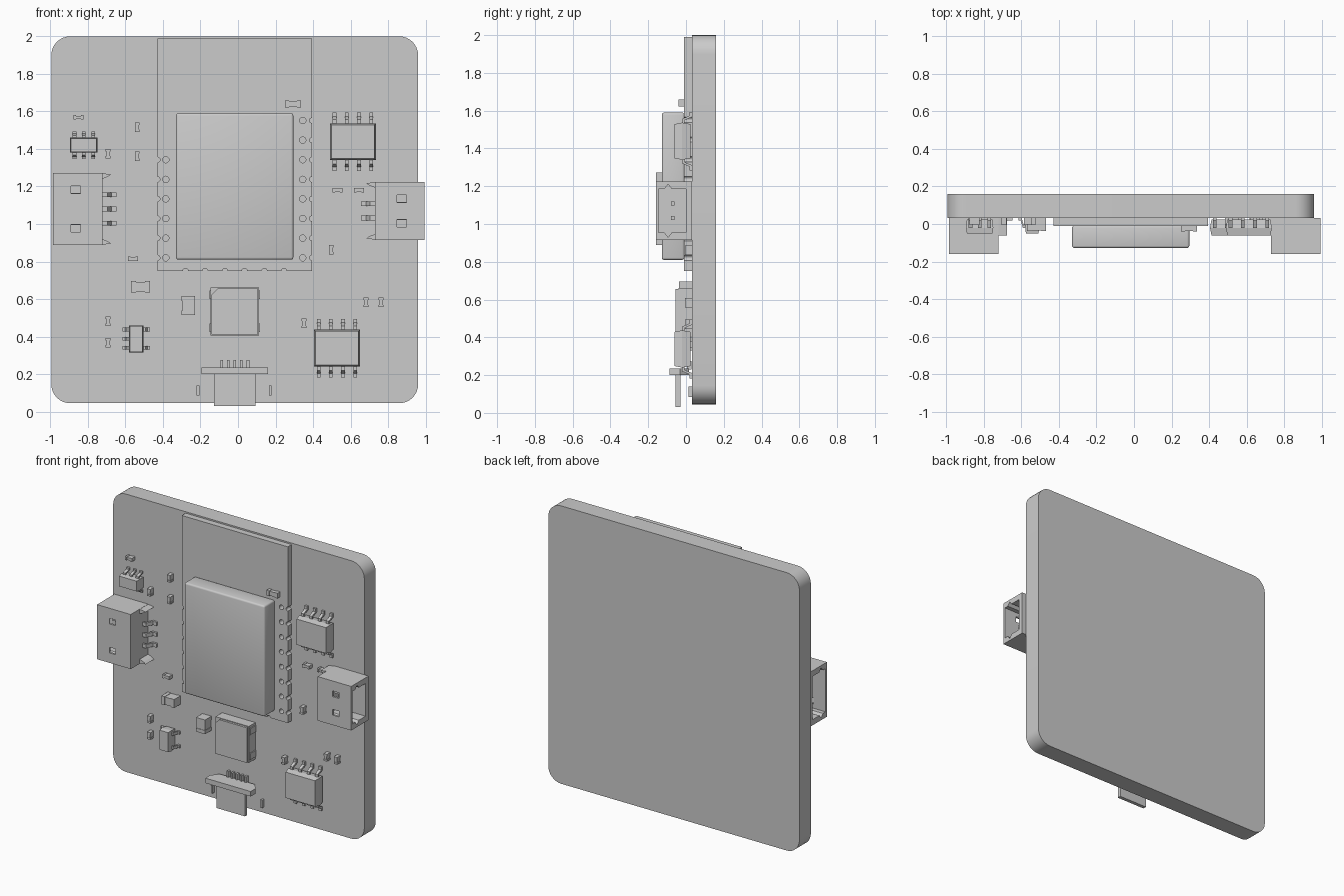
import bpy, bmesh, math
from mathutils import Vector

if "Cube" in bpy.data.objects:
    bpy.data.objects.remove(bpy.data.objects["Cube"])

FACE = 0.033                      # y of the board's component side


def prism(bm, pts, axis, a, b):
    """Extrude a 2D profile: axis 'x' takes (y,z), 'y' takes (x,z), 'z' takes (x,y)."""
    put = {'x': lambda p, w: (w, p[0], p[1]),
           'y': lambda p, w: (p[0], w, p[1]),
           'z': lambda p, w: (p[0], p[1], w)}[axis]
    lo, hi = ([bm.verts.new(put(p, w)) for p in pts] for w in (a, b))
    bm.faces.new(lo)
    bm.faces.new(hi[::-1])
    for i in range(len(pts)):
        j = (i + 1) % len(pts)
        bm.faces.new((lo[i], lo[j], hi[j], hi[i]))
    return bm


def box(bm, x0, x1, y0, y1, z0, z1):
    return prism(bm, [(x0, z0), (x1, z0), (x1, z1), (x0, z1)], 'y', y0, y1)


def circle(x, z, r, n=16):
    return [(x + r * math.cos(2 * math.pi * i / n), z + r * math.sin(2 * math.pi * i / n))
            for i in range(n)]


def add(name, bm, smooth=False):
    bmesh.ops.recalc_face_normals(bm, faces=bm.faces)
    me = bpy.data.meshes.new(name)
    bm.to_mesh(me)
    bm.free()
    ob = bpy.data.objects.new(name, me)
    bpy.context.collection.objects.link(ob)
    if smooth:
        bpy.ops.object.select_all(action='DESELECT')
        ob.select_set(True)
        bpy.context.view_layer.objects.active = ob
        bpy.ops.object.shade_smooth_by_angle(angle=math.radians(30))
    return ob


def cut(ob, bm):
    cutter = add('cutter', bm)
    cutter.hide_render = True
    mod = ob.modifiers.new('cut', 'BOOLEAN')
    mod.operation, mod.solver, mod.object = 'DIFFERENCE', 'EXACT', cutter
    bpy.context.view_layer.objects.active = ob
    bpy.ops.object.modifier_apply(modifier=mod.name)
    bpy.data.objects.remove(cutter)


# Circuit board with rounded corners
R, outline = 0.1, []
for cx, cz, start in ((0.86, 1.9, 0), (-0.895, 1.9, 90), (-0.895, 0.145, 180), (0.86, 0.145, 270)):
    for k in range(9):
        t = math.radians(start + k * 90 / 8)
        outline.append((cx + R * math.cos(t), cz + R * math.sin(t)))
add('circuit_board', prism(bmesh.new(), outline, 'y', FACE, 0.16), True)

# Radio module board with castellated edges and vias
module = add('module_board', box(bmesh.new(), -0.43, 0.395, -0.01, FACE, 0.75, 1.99))
holes = bmesh.new()
for i in range(8):
    z = 0.82 + i * 0.1045
    spots = [(0.395, z, 0.014), (0.345, z, 0.017)]
    if i < 6:
        spots += [(-0.43, z, 0.014), (-0.385, z, 0.017), (-0.28 + i * 0.105, 0.75, 0.014)]
    for x, zz, r in spots:
        prism(holes, circle(x, zz, r), 'y', -0.05, 0.06)
cut(module, holes)

# Shield can
can = box(bmesh.new(), -0.33, 0.295, -0.128, -0.008, 0.81, 1.59)
bmesh.ops.bevel(can, geom=can.edges[:], offset=0.012, segments=3, profile=0.5, affect='EDGES')
add('shield_can', can, True)


# Small two-terminal parts: body plus slightly larger end caps
def passive(name, x0, x1, z0, z1, front=-0.005, back=FACE):
    bm = bmesh.new()
    e = 0.003
    if x1 - x0 > z1 - z0:
        c = (x1 - x0) * 0.25
        box(bm, x0 + c, x1 - c, front + e, back, z0 + e, z1 - e)
        box(bm, x0, x0 + c, front, back, z0, z1)
        box(bm, x1 - c, x1, front, back, z0, z1)
    else:
        c = (z1 - z0) * 0.25
        box(bm, x0 + e, x1 - e, front + e, back, z0 + c, z1 - c)
        box(bm, x0, x1, front, back, z0, z0 + c)
        box(bm, x0, x1, front, back, z1 - c, z1)
    add(name, bm)


for cx, cz in ((-0.85, 1.568), (0.53, 1.18), (0.645, 1.18), (-0.56, 0.815)):
    passive('resistor', cx - 0.027, cx + 0.027, cz - 0.012, cz + 0.012)
for cx, cz in ((-0.537, 1.515), (-0.537, 1.362), (-0.692, 1.375), (0.497, 0.862), (-0.692, 0.482),
               (-0.692, 0.367), (0.352, 0.47), (0.682, 0.582), (0.762, 0.582)):
    passive('capacitor', cx - 0.013, cx + 0.013, cz - 0.025, cz + 0.025)
passive('large_capacitor', -0.57, -0.47, 0.635, 0.695, -0.038)
passive('inductor', -0.3, -0.23, 0.515, 0.615, -0.038)
passive('module_led', 0.25, 0.335, 1.622, 1.658, -0.04, -0.01)


# Leaded chips: body widest at the lead line, gull-wing leads
def chip_body(name, x0, x1, z0, z1, front, mid, back, taper=0.008):
    bm = bmesh.new()
    rings = []
    for y, d in ((front, taper), (mid, 0), (back, taper)):
        rings.append([bm.verts.new((x, y, z)) for x, z in
                      ((x0 + d, z0 + d), (x1 - d, z0 + d), (x1 - d, z1 - d), (x0 + d, z1 - d))])
    bm.faces.new(rings[0])
    bm.faces.new(rings[2])
    for a, b in zip(rings, rings[1:]):
        for i in range(4):
            j = (i + 1) % 4
            bm.faces.new((a[i], a[j], b[j], b[i]))
    add(name, bm)


def lead(bm, along, at, edge, out, width, top=-0.02):
    """One lead leaving the body edge in direction 'along'; out is its signed length."""
    path = [(-0.1, top), (0.35, top), (0.65, 0.019), (1, 0.019),
            (1, FACE), (0.52, FACE), (0.22, top + 0.013), (-0.1, top + 0.013)]
    if along == 'z':
        prism(bm, [(y, edge + u * out) for u, y in path], 'x', at - width / 2, at + width / 2)
    else:
        prism(bm, [(edge + u * out, y) for u, y in path], 'z', at - width / 2, at + width / 2)


for x0, z0 in ((0.49, 1.34), (0.405, 0.24)):
    chip_body('driver_chip', x0, x0 + 0.245, z0, z0 + 0.197, -0.06, -0.02, 0.024)
    bm = bmesh.new()
    for i in range(4):
        x = x0 + 0.025 + i * 0.065
        lead(bm, 'z', x, z0 + 0.197, 0.057, 0.02)
        lead(bm, 'z', x, z0, -0.057, 0.02)
    add('driver_chip_leads', bm)

chip_body('sensor_chip', -0.895, -0.75, 1.38, 1.46, -0.05, -0.02, 0.024, 0.004)
bm = bmesh.new()
for x in (-0.872, -0.822, -0.772):
    lead(bm, 'z', x, 1.46, 0.034, 0.02)
    lead(bm, 'z', x, 1.38, -0.034, 0.02)
add('sensor_chip_leads', bm)

chip_body('regulator_chip', -0.58, -0.505, 0.315, 0.46, -0.05, -0.02, 0.024, 0.004)
bm = bmesh.new()
for z in (0.437, 0.388, 0.34):
    lead(bm, 'x', z, -0.58, -0.036, 0.02)
    if z != 0.388:
        lead(bm, 'x', z, -0.505, 0.036, 0.02)
add('regulator_chip_leads', bm)

# Flat leadless chip with a clipped front corner and side contacts
flat = bmesh.new()
box(flat, -0.147, 0.112, -0.04, FACE, 0.405, 0.662)
prism(flat, [(-0.142, 0.41), (0.107, 0.41), (0.107, 0.657), (-0.107, 0.657), (-0.142, 0.622)],
      'y', -0.055, -0.04)
for x in (-0.153, 0.108):
    for z in (0.425, 0.6):
        box(flat, x, x + 0.01, -0.03, FACE, z, z + 0.045)
add('power_chip', flat)


# Side-entry cable sockets; s = +1 opens to the right, -1 to the left
def cable_socket(s, mouth, zc, half, pin_offsets):
    back, m = mouth - 0.262, mouth
    x = lambda u: s * u
    bm = box(bmesh.new(), x(back), x(m), -0.16, FACE, zc - half, zc + half)
    body = add('cable_socket', bm)
    h = half - 0.04
    cavity = [(-0.145, -h), (-0.115, -h), (-0.095, -h - 0.025), (-0.075, -h), (0.0, -h),
              (0.0, h), (-0.075, h), (-0.095, h + 0.025), (-0.115, h), (-0.145, h)]
    cut(body, prism(bmesh.new(), [(y, zc + z) for y, z in cavity], 'x', x(back + 0.05), x(m + 0.05)))
    windows = bmesh.new()
    for k in (-1, 1):
        z = zc + k * (half - 0.09)
        box(windows, x(m - 0.145), x(m - 0.095), -0.2, -0.12, z - 0.02, z + 0.02)
    cut(body, windows)
    # Rear solder wings
    wings = bmesh.new()
    for k in (-1, 1):
        e = zc + k * half
        prism(wings, [(x(back + 0.01), e), (x(back - 0.047), e - k * 0.008),
                      (x(back - 0.03), e - k * 0.02), (x(back + 0.01), e - k * 0.035)],
              'y', -0.06, FACE)
    add('socket_wings', wings)
    # Contacts inside and leads behind
    pins = bmesh.new()
    for o in pin_offsets:
        lead(pins, 'x', zc + o, x(back), -s * 0.075, 0.026, -0.03)
        box(pins, x(back + 0.045), x(m - 0.06), -0.08, -0.06, zc + o - 0.01, zc + o + 0.01)
    add('socket_pins', pins)


cable_socket(1, 0.993, 1.07, 0.155, (-0.038, 0.038))
cable_socket(-1, 0.985, 1.08, 0.192, (-0.076, 0, 0.076))


# Charging port: hollow shell, wide at the front, chamfered on the board side
def port_profile(t):
    a, b, c = 0.19 - t, 0.03 - t, -0.1 + t
    return [(-0.017 + x, y) for x, y in
            ((-a, c), (a, c), (a, b - 0.05), (a - 0.04, b), (-a + 0.04, b), (-a, b - 0.05))]


shell = add('port_shell', prism(bmesh.new(), port_profile(0), 'z', 0.0, 0.265))
cut(shell, prism(bmesh.new(), port_profile(0.014), 'z', -0.05, 0.3))
slots = bmesh.new()
for x in (-0.155, 0.115):                    # front latch slots
    box(slots, x - 0.02, x + 0.02, -0.13, -0.07, 0.045, 0.145)
for x in (-0.118, 0.08):                     # rear edge notches
    prism(slots, circle(x, 0.25, 0.02), 'y', -0.13, -0.07)
    box(slots, x - 0.018, x + 0.018, -0.13, -0.07, 0.262, 0.3)
cut(shell, slots)
cut(shell, box(bmesh.new(), -0.3, 0.3, -0.05, 0.012, 0.08, 0.145))

inner = bmesh.new()
prism(inner, port_profile(0.013), 'z', 0.2, 0.235)
box(inner, -0.127, 0.093, -0.055, -0.03, 0.03, 0.21)
add('port_tongue', inner)

bm = bmesh.new()
for i in range(5):
    x = -0.087 + i * 0.035
    box(bm, x - 0.007, x + 0.007, 0.005, 0.03, 0.23, 0.275)
for x in (-0.213, 0.172):                    # mounting tabs
    box(bm, x - 0.007, x + 0.007, 0.012, 0.045, 0.085, 0.14)
add('port_pins_and_tabs', bm)
